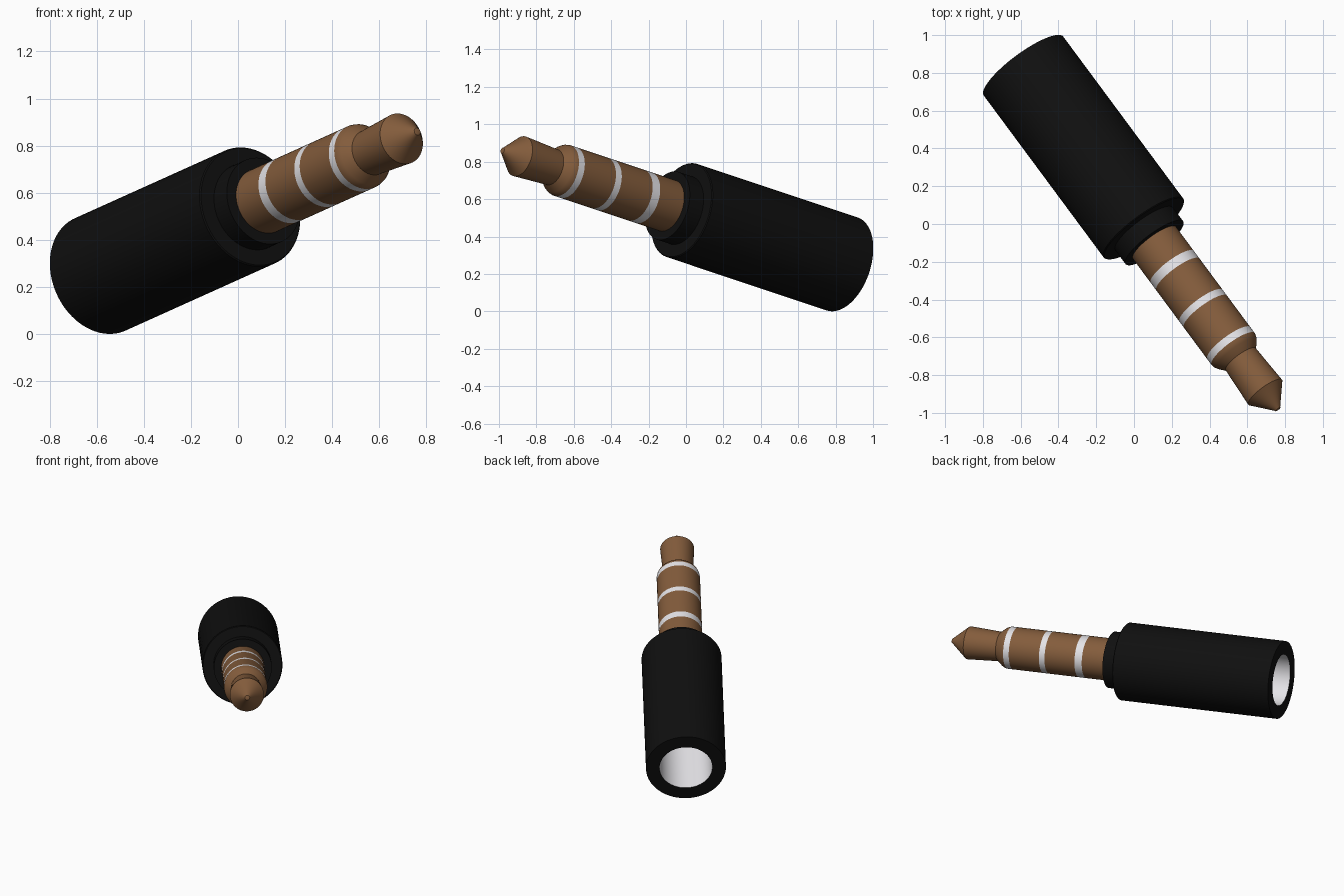
import bpy, bmesh, math
from mathutils import Vector, Matrix

cube = bpy.data.objects.get("Cube")
if cube:
    bpy.data.objects.remove(cube, do_unlink=True)

SIDES = 64
# Everything is turned around one tilted axis, starting at the open socket end
START = Vector((-0.585, 0.836, 0.253))
AXIS = Vector((0.575, -0.776, 0.259))
PLACE = Matrix.Translation(START) @ AXIS.to_track_quat('Z', 'Y').to_matrix().to_4x4()


def material(name, colour, roughness):
    m = bpy.data.materials.new(name)
    m.use_nodes = True
    m.diffuse_color = (*colour, 1)
    bsdf = m.node_tree.nodes["Principled BSDF"]
    bsdf.inputs["Base Color"].default_value = (*colour, 1)
    bsdf.inputs["Roughness"].default_value = roughness
    return m


black = material("black plastic", (0.005, 0.005, 0.005), 0.5)
copper = material("copper brown", (0.23, 0.108, 0.045), 0.4)
white = material("white insulator", (0.78, 0.77, 0.8), 0.5)


def lathe(name, mat, profile):
    """Turn (radius, distance) points around the axis; radius 0 closes an end."""
    bm = bmesh.new()
    verts = [bm.verts.new((r, 0, d)) for r, d in profile]
    edges = [bm.edges.new(pair) for pair in zip(verts, verts[1:])]
    bmesh.ops.spin(bm, geom=verts + edges, cent=(0, 0, 0), axis=(0, 0, 1),
                   angle=math.tau, steps=SIDES, use_duplicate=False)
    bmesh.ops.remove_doubles(bm, verts=bm.verts, dist=0.0005)
    bmesh.ops.recalc_face_normals(bm, faces=bm.faces)
    mesh = bpy.data.meshes.new(name)
    bm.to_mesh(mesh)
    bm.free()
    mesh.materials.append(mat)
    obj = bpy.data.objects.new(name, mesh)
    bpy.context.collection.objects.link(obj)
    obj.matrix_world = PLACE
    bpy.ops.object.select_all(action='DESELECT')
    obj.select_set(True)
    bpy.context.view_layer.objects.active = obj
    bpy.ops.object.shade_smooth_by_angle(angle=math.radians(30))
    return obj


def band(name, mat, radius, a, b):
    return lathe(name, mat, [(0, a), (radius, a), (radius, b), (0, b)])


# Black housing with a bored socket; the bore faces take the white material
BORE, DEPTH = 0.173, 0.95
housing = lathe("housing", black, [
    (0, DEPTH), (BORE, DEPTH), (BORE, 0), (0.262, 0), (0.262, 1.105),
    (0.257, 1.11), (0, 1.11)])
housing.data.materials.append(white)
for face in housing.data.polygons:
    c = face.center
    if math.hypot(c.x, c.y) < BORE + 0.002 and c.z < DEPTH + 0.01:
        face.material_index = 1

band("collar", black, 0.19, 1.10, 1.205)

# Plug shaft: copper contacts separated by white rings
SHAFT = 0.142
rings = [(1.37, 1.422), (1.635, 1.675), (1.89, 1.93)]
begin = 1.20
for i, (a, b) in enumerate(rings, 1):
    band(f"contact_{i}", copper, SHAFT, begin, a)
    band(f"insulator_ring_{i}", white, SHAFT, a, b)
    begin = b

# Tip: shoulder, waist, flare and blunt cone
lathe("tip", copper, [
    (0, begin), (SHAFT, begin), (0.139, 1.945), (0.13, 1.962), (0.099, 2.0),
    (0.111, 2.225), (0.02, 2.335), (0.016, 2.342), (0, 2.345)])
